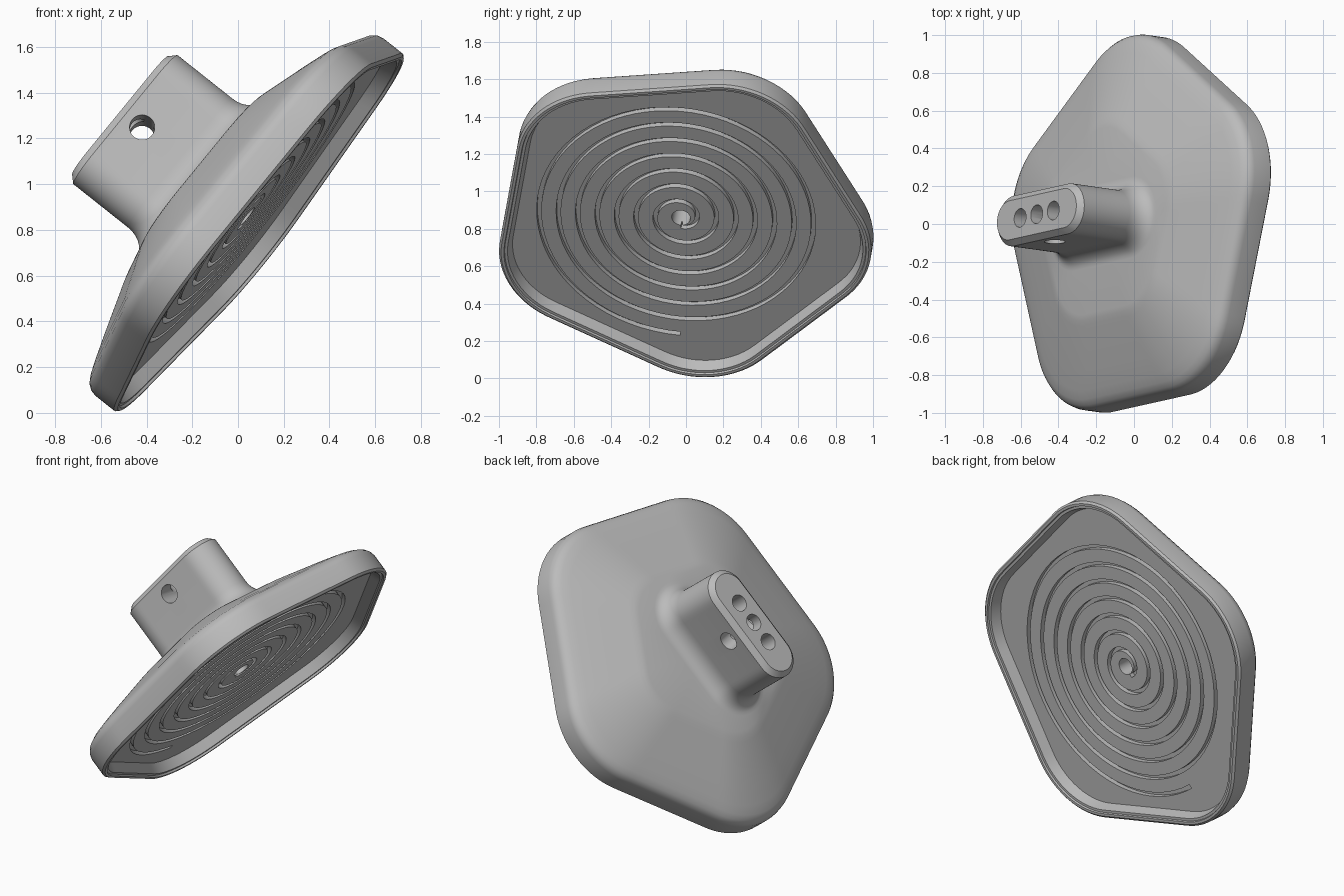
import bpy, bmesh, math
from math import sin, cos, tan, pi, radians, sqrt
from mathutils import Matrix, Vector

cube = bpy.data.objects.get("Cube")
if cube:
    bpy.data.objects.remove(cube)

STEPS = 160
APOTHEM, CORNER = 0.93, 0.48
HALF_LENGTH, HALF_WIDTH = 0.365, 0.135
FLOOR = 0.075
TOP = 0.79

grey = bpy.data.materials.new("plain grey")
grey.use_nodes = True
grey.diffuse_color = (0.5, 0.5, 0.5, 1)
grey.node_tree.nodes["Principled BSDF"].inputs["Base Color"].default_value = (0.5, 0.5, 0.5, 1)

# Tilted frame: x runs along the handle, z runs out of the handle
long_axis = Vector((0.627, 0.14, 0.766)).normalized()
out_axis = Vector((-0.779, 0.11, 0.617))
out_axis = (out_axis - out_axis.dot(long_axis) * long_axis).normalized()
side_axis = out_axis.cross(long_axis)
tilt = Matrix((long_axis, side_axis, out_axis)).transposed().to_4x4()
tilt.translation = (0.1, -0.035, 0.813)


def pentagon(angle, inset=0.0):
    """Distance to a round-cornered pentagon outline."""
    half = pi / 5
    core = APOTHEM - CORNER
    rho = CORNER - inset
    phi = abs((angle - pi / 10 + half) % (2 * half) - half)
    reach = (core + rho) / cos(half - phi)
    if reach * sin(half - phi) <= core * tan(half):
        return reach
    v = core / cos(half)
    return v * cos(phi) + sqrt(rho ** 2 - (v * sin(phi)) ** 2)


def stadium(angle, grow=0.0):
    """Distance to a straight-sided, round-ended outline."""
    core = HALF_LENGTH - HALF_WIDTH
    rho = HALF_WIDTH + grow
    c, s = abs(cos(angle)), abs(sin(angle))
    if rho * c <= core * s:
        return rho / s
    return core * c + sqrt(rho ** 2 - (core * s) ** 2)


def finish(name, bm):
    bmesh.ops.recalc_face_normals(bm, faces=bm.faces)
    mesh = bpy.data.meshes.new(name)
    bm.to_mesh(mesh)
    bm.free()
    mesh.materials.append(grey)
    obj = bpy.data.objects.new(name, mesh)
    bpy.context.collection.objects.link(obj)
    obj.matrix_world = tilt
    return obj


def loft(name, rings):
    """Skin a list of equal rings and cap both ends."""
    bm = bmesh.new()
    loops = [[bm.verts.new(p) for p in ring] for ring in rings]
    n = len(loops[0])
    for a, b in zip(loops, loops[1:]):
        for i in range(n):
            j = (i + 1) % n
            bm.faces.new((a[i], a[j], b[j], b[i]))
    bm.faces.new(loops[0])
    bm.faces.new(loops[-1])
    return finish(name, bm)


def ring(outline, height):
    angles = [2 * pi * i / STEPS for i in range(STEPS)]
    return [(outline(t) * cos(t), outline(t) * sin(t), height) for t in angles]


# Dish and handle in one skin: recess, rim, wall, dome, flare, handle
rings = [ring(lambda t, d=d: pentagon(t, d), h) for d, h in
         [(0.065, FLOOR), (0.045, 0.012), (0.03, 0.012), (0.027, 0), (0.012, 0), (0, 0.012),
          (0, 0.12), (0.006, 0.145), (0.022, 0.167), (0.05, 0.184)]]
rings += [ring(lambda t, s=s: pentagon(t) * s, h) for s, h in
          [(0.9, 0.203), (0.8, 0.238), (0.56, 0.318), (0.53, 0.327), (0.5, 0.333)]]
flare = 0.085
for i in range(8):
    t = radians(90 * i / 7)
    rings.append(ring(lambda a, g=flare * (1 - sin(t)): stadium(a, g), 0.341 + 0.11 * (1 - cos(t))))
rings.append(ring(stadium, TOP - 0.03))
rings.append(ring(lambda t: stadium(t, -0.03), TOP))
body = loft("dish_with_handle", rings)


def cut(cutter):
    """Subtract a helper shape from the body, then remove the helper."""
    cutter.hide_render = True
    mod = body.modifiers.new(cutter.name, 'BOOLEAN')
    mod.operation = 'DIFFERENCE'
    mod.solver = 'EXACT'
    mod.object = cutter
    bpy.ops.object.select_all(action='DESELECT')
    body.select_set(True)
    bpy.context.view_layer.objects.active = body
    bpy.ops.object.modifier_apply(modifier=mod.name)
    bpy.data.objects.remove(cutter)


def drill(name, radius, bottom, top, place):
    bm = bmesh.new()
    bmesh.ops.create_cone(bm, cap_ends=True, segments=40, radius1=radius, radius2=radius,
                          depth=top - bottom,
                          matrix=place @ Matrix.Translation((0, 0, (top + bottom) / 2)))
    cut(finish(name, bm))


# Spiral groove in the recess floor
TURNS, SAMPLES = 7, 504
half_width, depth = 0.012, 0.03
sections = []
for i in range(SAMPLES + 1):
    f = i / SAMPLES
    t = radians(172) + 2 * pi * TURNS * f
    r = 0.79 - 0.73 * f
    sections.append([((r + k) * cos(t), (r + k) * sin(t), h) for k, h in
                     [(-half_width, FLOOR + depth), (half_width, FLOOR + depth),
                      (half_width, FLOOR - 0.02), (-half_width, FLOOR - 0.02)]])
cut(loft("spiral_cutter", sections))

# Drilled holes: three down the handle, the middle one right through, and one across
for k in (-1, 0, 1):
    drill("hole_cutter", 0.05, -0.1 if k == 0 else 0.45, 1, Matrix.Translation((0.14 * k, 0, 0)))
drill("cross_hole_cutter", 0.055, -0.4, 0.4,
      Matrix.Translation((0, 0, 0.667)) @ Matrix.Rotation(pi / 2, 4, 'X'))

bpy.ops.object.shade_smooth_by_angle(angle=radians(30))
